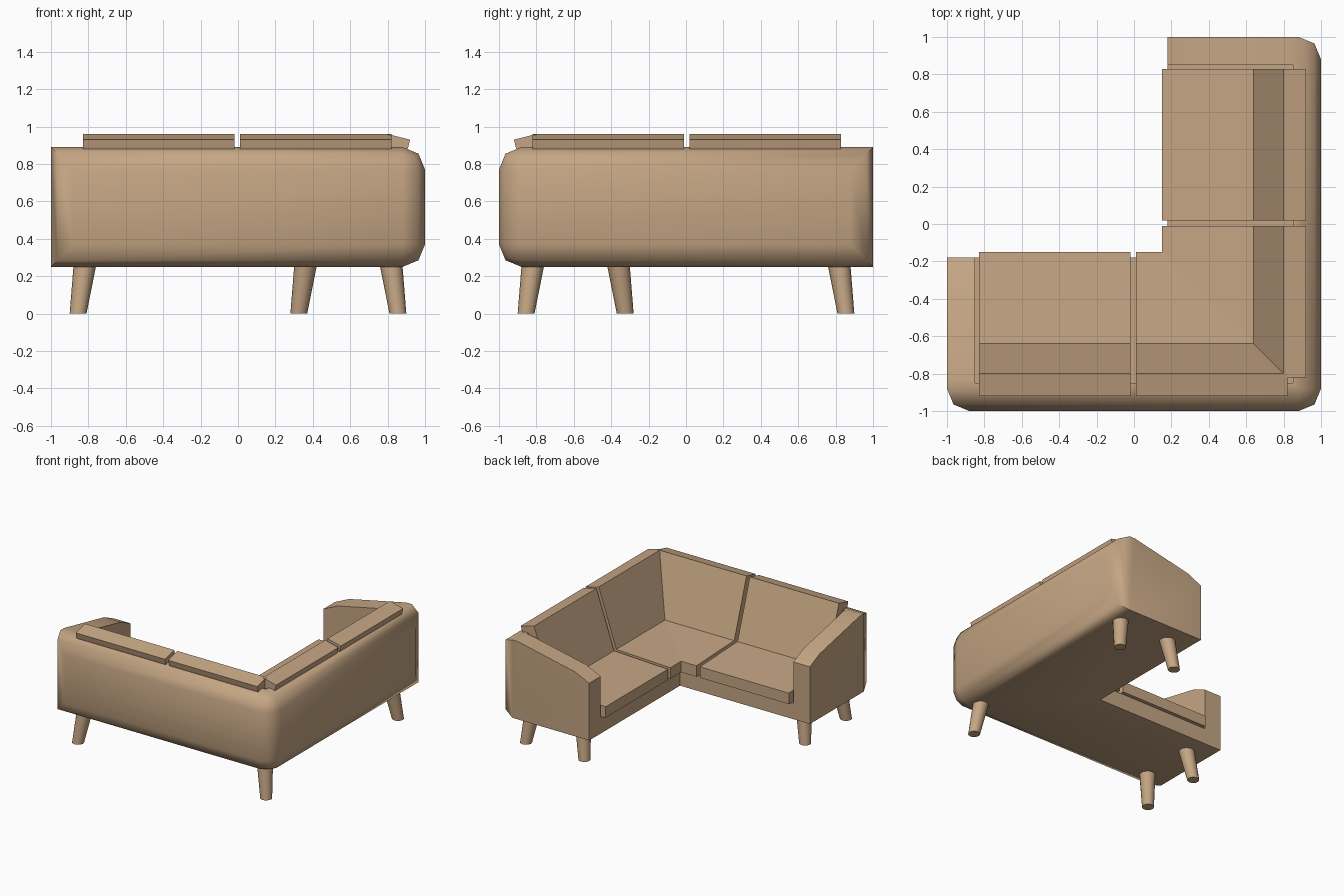
import bpy, bmesh, math
from mathutils import Vector

cube = bpy.data.objects.get("Cube")
if cube:
    bpy.data.objects.remove(cube, do_unlink=True)

tan = bpy.data.materials.new("tan_fabric")
tan.use_nodes = True
colour = (0.56, 0.38, 0.23, 1)
tan.diffuse_color = colour
tan.node_tree.nodes["Principled BSDF"].inputs["Base Color"].default_value = colour


def swap(p):
    """Reflect across the diagonal of the corner, giving the other wing."""
    return Vector((-p[1], -p[0], p[2]))


def add_prism(bm, ring, offset):
    """Closed prism from a flat ring of points and an extrusion vector."""
    low = [bm.verts.new(p) for p in ring]
    high = [bm.verts.new(Vector(p) + Vector(offset)) for p in ring]
    bm.faces.new(low)
    bm.faces.new(high)
    for i in range(len(ring)):
        j = (i + 1) % len(ring)
        bm.faces.new((low[i], low[j], high[j], high[i]))


def finish(name, bm, smooth=None):
    bmesh.ops.recalc_face_normals(bm, faces=bm.faces)
    mesh = bpy.data.meshes.new(name)
    bm.to_mesh(mesh)
    bm.free()
    mesh.materials.append(tan)
    obj = bpy.data.objects.new(name, mesh)
    bpy.context.collection.objects.link(obj)
    if smooth:
        shade(obj, smooth)
    return obj


def shade(obj, degrees):
    bpy.ops.object.select_all(action='DESELECT')
    obj.select_set(True)
    bpy.context.view_layer.objects.active = obj
    bpy.ops.object.shade_smooth_by_angle(angle=math.radians(degrees))


def cushion(name, profile, spans):
    """Profile is (distance outward, height); spans are (start, end, swapped)."""
    bm = bmesh.new()
    for start, end, swapped in spans:
        ring = [Vector((d, start, z)) for d, z in profile]
        offset = Vector((0, end - start, 0))
        if swapped:
            ring, offset = [swap(p) for p in ring], swap(offset)
        add_prism(bm, ring, offset)
    return finish(name, bm)


# Shell: L-shaped block with rounded outer corners
bm = bmesh.new()
outline = [(0.18, 1), (0.18, -0.18), (-1, -0.18), (-1, -1), (1, -1), (1, 1)]
add_prism(bm, [(x, y, 0.25) for x, y in outline], (0, 0, 0.64))
corners = [e for e in bm.edges
           if all(abs(v.co.x) > 0.9 and abs(v.co.y) > 0.9 for v in e.verts)]
bmesh.ops.bevel(bm, geom=corners, offset=0.12, segments=2, profile=0.5, affect='EDGES')
shell = finish("sofa_shell", bm)

# Cutters: seat well and the two sloping arm tops
cutters = []
bm = bmesh.new()
well = [(-0.85, -0.85, 0.38), (0.85, -0.85, 0.38), (0.85, 0.85, 0.38), (-0.85, 0.85, 0.38)]
add_prism(bm, well, (0, 0, 1))
cutters.append(finish("seat_well_cutter", bm))

slope = [(0.05, 0.66), (0.31, 0.78), (0.83, 0.89), (0.83, 1.1), (0.05, 1.1)]
for name, swapped in (("left_arm_cutter", False), ("right_arm_cutter", True)):
    cutters.append(cushion(name, slope, [(0.8, 1.2, swapped)]))

for cutter in cutters:
    mod = shell.modifiers.new(cutter.name, 'BOOLEAN')
    mod.operation = 'DIFFERENCE'
    mod.solver = 'EXACT'
    mod.object = cutter
    cutter.hide_render = True
    bpy.ops.object.select_all(action='DESELECT')
    bpy.context.view_layer.objects.active = shell
    shell.select_set(True)
    bpy.ops.object.modifier_apply(modifier=mod.name)
for cutter in cutters:
    bpy.data.objects.remove(cutter, do_unlink=True)
shade(shell, 50)

# Cushions: one pair at each end and a mitred pair in the corner
seat = [(0.15, 0.38), (0.15, 0.47), (0.64, 0.49), (0.78, 0.49), (0.78, 0.38)]
back = [(0.61, 0.40), (0.64, 0.49), (0.80, 0.96), (0.92, 0.93), (0.91, 0.89), (0.75, 0.40)]
sections = {
    "left": [(0.02, 0.83, False)],
    "right": [(0.02, 0.83, True)],
    "corner": [(-0.01, -0.82, False), (-0.01, -0.82, True)],
}
for side, spans in sections.items():
    cushion(side + "_seat_cushion", seat, [(a, max(b, -0.78), s) for a, b, s in spans])
    cushion(side + "_back_cushion", back, spans)


# Legs: tapered and splayed outward
def leg(name, top, foot):
    bm = bmesh.new()
    made = bmesh.ops.create_cone(bm, cap_ends=True, segments=16,
                                 radius1=0.045, radius2=0.06, depth=0.25)
    for v in made["verts"]:
        centre = foot if v.co.z < 0 else top
        v.co += Vector((centre[0], centre[1], 0.125))
    finish(name, bm, 40)


leg("outer_corner_leg", (0.82, -0.82), (0.855, -0.855))
leg("left_end_leg", (0.82, 0.82), (0.855, 0.855))
leg("right_end_leg", (-0.82, -0.82), (-0.855, -0.855))
leg("left_arm_leg", (0.36, 0.82), (0.325, 0.855))
leg("right_arm_leg", (-0.82, -0.36), (-0.855, -0.325))
